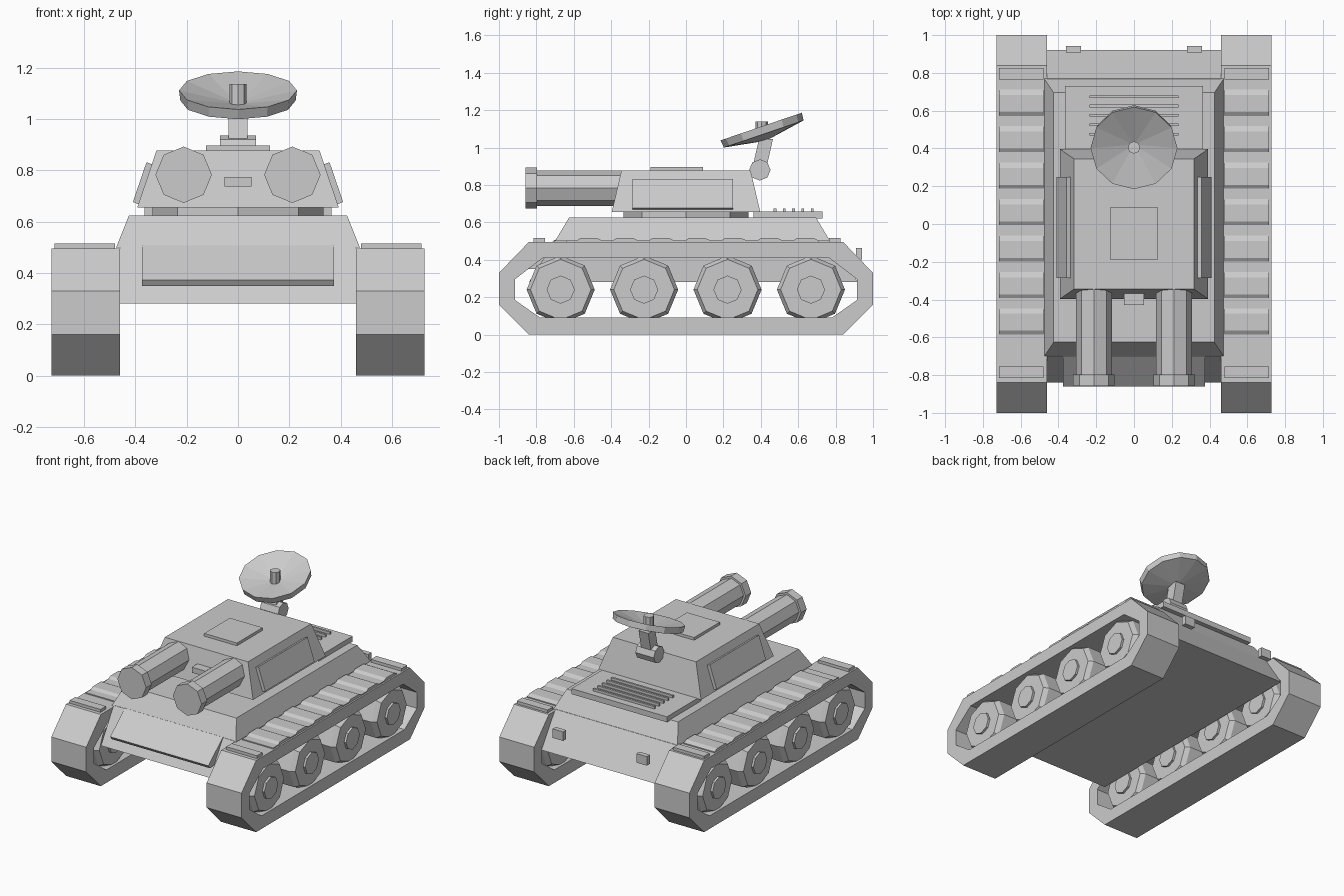
import bpy, bmesh, math
from mathutils import Matrix, Vector

if "Cube" in bpy.data.objects:
    bpy.data.objects.remove(bpy.data.objects["Cube"])

grey = bpy.data.materials.new("plain grey")
grey.diffuse_color = (0.6, 0.6, 0.6, 1)
grey.use_nodes = True
grey.node_tree.nodes["Principled BSDF"].inputs["Base Color"].default_value = grey.diffuse_color


def finish(name, bm):
    bmesh.ops.recalc_face_normals(bm, faces=bm.faces)
    me = bpy.data.meshes.new(name)
    bm.to_mesh(me)
    bm.free()
    me.materials.append(grey)
    ob = bpy.data.objects.new(name, me)
    bpy.context.collection.objects.link(ob)
    return ob


def loft(name, rings, closed=False, cap=True):
    """Join rings of equal point count with quads."""
    bm = bmesh.new()
    vs = [[bm.verts.new(p) for p in r] for r in rings]
    n, m = len(rings[0]), len(rings)
    for i in range(m if closed else m - 1):
        a, b = vs[i], vs[(i + 1) % m]
        for j in range(n):
            bm.faces.new((a[j], a[(j + 1) % n], b[(j + 1) % n], b[j]))
    if cap and not closed:
        bm.faces.new(vs[0])
        bm.faces.new(vs[-1])
    return finish(name, bm)


def rect(x, y0, y1, z):
    return [(-x, y0, z), (x, y0, z), (x, y1, z), (-x, y1, z)]


def box(name, x0, x1, y0, y1, z0, z1):
    return loft(name, [[(x0, y0, z), (x1, y0, z), (x1, y1, z), (x0, y1, z)] for z in (z0, z1)])


def extrude_x(name, prof, x0, x1):
    return loft(name, [[(x, y, z) for y, z in prof] for x in (x0, x1)])


def turned(name, centre, axis, steps, n=8):
    """Stack of polygon rings (offset, radius) along an axis."""
    rings = []
    for d, r in steps:
        ring = []
        for k in range(n):
            a = 2 * math.pi * k / n
            c, s = r * math.cos(a), r * math.sin(a)
            p = {"x": (d, c, s), "y": (c, d, s), "z": (c, s, d)}[axis]
            ring.append(Vector(centre) + Vector(p))
        rings.append(ring)
    return loft(name, rings)


# Hull: lower body, flared upper body, front plate
extrude_x("lower_hull", [(-0.84, 0.28), (0.92, 0.28), (0.77, 0.505), (-0.7, 0.505)], -0.46, 0.46)
loft("upper_hull", [rect(0.475, -0.7, 0.77, 0.5), rect(0.425, -0.625, 0.695, 0.625)])
extrude_x("front_plate", [(-0.70, 0.508), (-0.86, 0.372), (-0.845, 0.35), (-0.78, 0.35), (-0.68, 0.5)], -0.375, 0.375)

# Engine deck with slats
box("engine_deck", -0.365, 0.365, 0.36, 0.73, 0.62, 0.658)
for i in range(5):
    y = 0.476 + 0.0495 * i
    box("engine_slat", -0.235, 0.235, y - 0.007, y + 0.007, 0.65, 0.675)

# Turret with ring, hatch and sight
turned("turret_ring", (0, 0, 0), "z", [(0.62, 0.333), (0.66, 0.333)])
loft("turret", [rect(0.393, -0.397, 0.397, 0.655), rect(0.318, -0.345, 0.345, 0.878)])
box("hatch", -0.125, 0.125, -0.19, 0.09, 0.87, 0.897)
box("sight", -0.052, 0.052, -0.43, -0.34, 0.737, 0.775)

# Tread outlines
outer = [(-1, 0.33), (-0.84, 0.495), (0.84, 0.495), (1, 0.33),
         (1, 0.16), (0.84, 0), (-0.84, 0), (-1, 0.16)]
inner = [(-0.915, 0.295), (-0.765, 0.41), (0.765, 0.41), (0.915, 0.295),
         (0.915, 0.185), (0.78, 0.09), (-0.78, 0.09), (-0.915, 0.185)]

# Corrugated guard outline
ridge = [(-0.64, 0.485)]
for i in range(7):
    y = -0.64 + 0.193 * i
    ridge += [(y, 0.502), (y + 0.055, 0.502), (y + 0.075, 0.515), (y + 0.165, 0.515)]
ridge += [(0.711, 0.502), (0.711, 0.485)]

for s in (-1, 1):
    # Track band, guard and end pads
    loft("track", [[(s * x, y, z) for y, z in loop] for x, loop in
                   ((0.46, outer), (0.727, outer), (0.727, inner), (0.46, inner))], closed=True)
    extrude_x("track_guard", ridge, s * 0.48, s * 0.716)
    for i in range(7):
        y = -0.64 + 0.193 * i
        box("guard_tab", s * 0.49, s * 0.502, y + 0.075, y + 0.165, 0.49, 0.515)
    for y in (-0.785, 0.795):
        box("track_pad", s * 0.48, s * 0.716, y - 0.03, y + 0.03, 0.485, 0.515)
    # Road wheels
    for i in range(4):
        y = -0.67 + 0.446 * i
        c = (s * 0.593, y, 0.24)
        turned("wheel", c, "x", [(-0.115, 0.162), (-0.085, 0.182), (0.085, 0.182), (0.115, 0.162)])
        turned("wheel_hub", c, "x", [(-0.13, 0.075), (0.13, 0.075)])
    # Guns
    turned("gun_barrel", (s * 0.212, 0, 0.783), "y", [(-0.83, 0.095), (-0.3, 0.095)])
    turned("gun_muzzle", (s * 0.212, 0, 0.783), "y", [(-0.857, 0.11), (-0.797, 0.11)])
    # Slanted turret side panel
    rings = []
    for y in (-0.287, 0.25):
        rings.append([(s * x, y, z) for x, z in
                      ((0.385, 0.667), (0.41, 0.677), (0.357, 0.832), (0.33, 0.822))])
    loft("side_panel", rings)
    # Rear lamp
    box("rear_lamp", s * 0.32 - 0.04, s * 0.32 + 0.04, 0.908, 0.942, 0.40, 0.462)

# Dish mount
turned("dish_pivot", (0, 0.395, 0.88), "x", [(-0.07, 0.057), (0.07, 0.057)])
extrude_x("dish_arm", [(0.355, 0.89), (0.425, 0.87), (0.465, 1.045), (0.39, 1.045)], -0.037, 0.037)

# Dish bowl, tilted forward
bm = bmesh.new()
N = 12


def dish_ring(r, z):
    return [bm.verts.new((r * math.sin(2 * math.pi * k / N), r * math.cos(2 * math.pi * k / N), z))
            for k in range(N)]


top, low = dish_ring(0.23, 0), dish_ring(0.225, -0.042)
bowl, back = bm.verts.new((0, 0, -0.055)), bm.verts.new((0, 0, -0.08))
for k in range(N):
    j = (k + 1) % N
    bm.faces.new((top[k], top[j], low[j], low[k]))
    bm.faces.new((top[k], top[j], bowl))
    bm.faces.new((low[k], low[j], back))
bm.transform(Matrix.Translation((0, 0.402, 1.112)) @ Matrix.Rotation(math.radians(18.8), 4, "X"))
finish("dish", bm)
turned("dish_feed", (0, 0.405, 0), "z", [(1.04, 0.033), (1.138, 0.033)])
